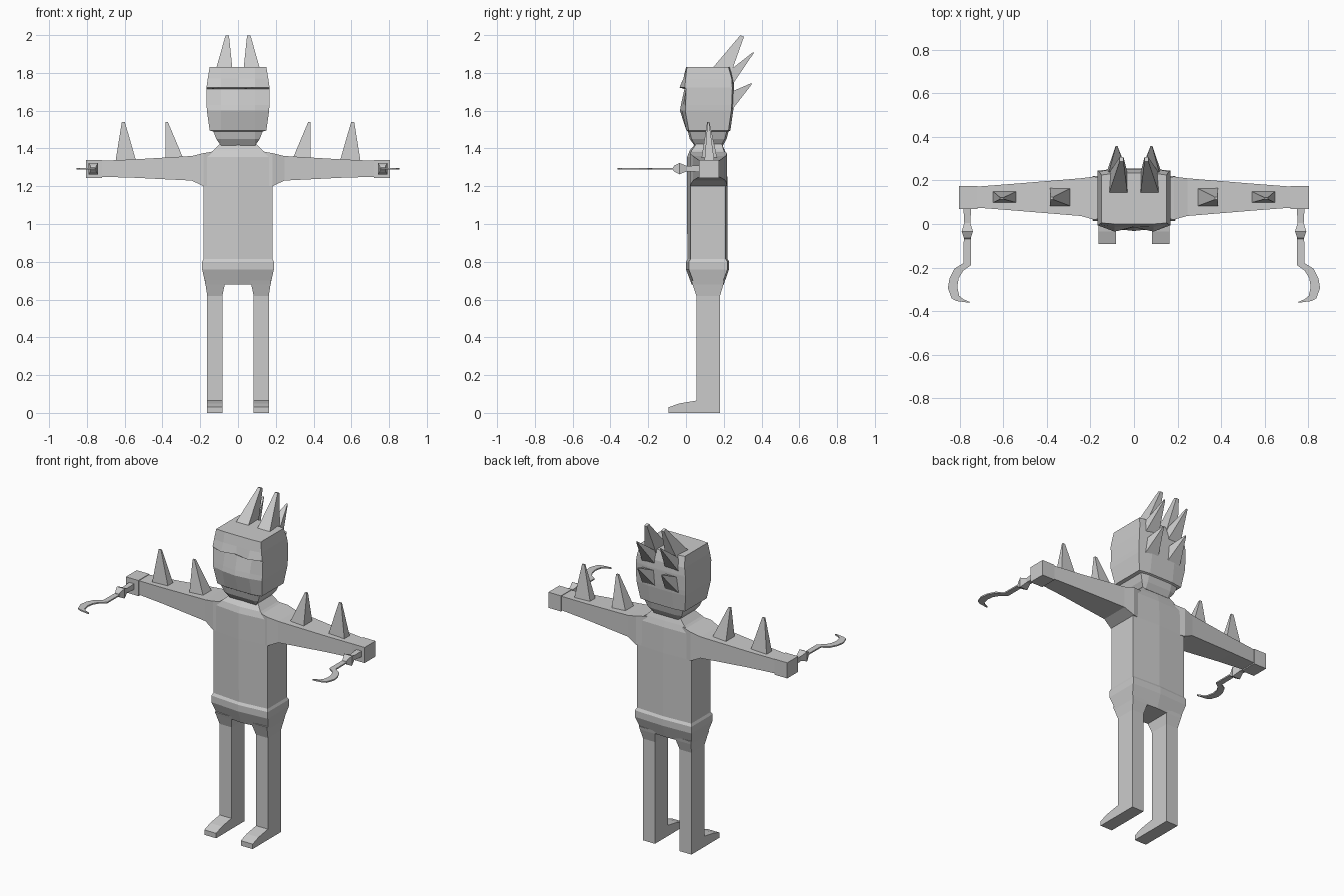
import bpy, bmesh
from mathutils import Vector

grey = bpy.data.materials.new("plain grey")
grey.diffuse_color = (0.6, 0.6, 0.6, 1)


def loft(name, rings):
    """Skin a list of equal-length point rings and cap both ends."""
    bm = bmesh.new()
    vs = [[bm.verts.new(p) for p in r] for r in rings]
    n = len(vs[0])
    for a, b in zip(vs, vs[1:]):
        for i in range(n):
            j = (i + 1) % n
            bm.faces.new((a[i], a[j], b[j], b[i]))
    bm.faces.new(vs[0][::-1])
    bm.faces.new(vs[-1])
    bmesh.ops.recalc_face_normals(bm, faces=bm.faces)
    me = bpy.data.meshes.new(name)
    bm.to_mesh(me)
    bm.free()
    me.materials.append(grey)
    ob = bpy.data.objects.new(name, me)
    bpy.context.collection.objects.link(ob)
    return ob


def pair(name, rings):
    """Make a part on the right and its mirror on the left."""
    loft(name + "_right", rings)
    loft(name + "_left", [[(-p[0], p[1], p[2]) for p in r] for r in rings])


def rect_x(x, z0, z1, y0, y1):
    return [(x, y0, z0), (x, y1, z0), (x, y1, z1), (x, y0, z1)]


def rect_y(y, cx, cz, hx, hz):
    return [(cx - hx, y, cz - hz), (cx + hx, y, cz - hz),
            (cx + hx, y, cz + hz), (cx - hx, y, cz + hz)]


def spike(name, base, tip, size=0.006):
    """Four-sided spike from a base quad to a tiny blunt tip."""
    c = sum((Vector(p) for p in base), Vector()) / 4
    r = max((Vector(p) - c).length for p in base)
    end = [Vector(tip) + (Vector(p) - c) * (size / r) for p in base]
    pair(name, [base, [tuple(p) for p in end]])


# Torso: (z, half width, front centre, front corner, back corner, back centre)
torso = [(0.68, 0.172, 0.030, 0.045, 0.19, 0.20),
         (0.76, 0.190, 0.000, 0.015, 0.22, 0.228),
         (0.80, 0.190, 0.000, 0.015, 0.22, 0.228),
         (0.815, 0.183, 0.008, 0.025, 0.21, 0.22),
         (1.20, 0.183, 0.004, 0.025, 0.21, 0.22),
         (1.355, 0.183, 0.006, 0.025, 0.21, 0.215),
         (1.39, 0.130, 0.020, 0.030, 0.20, 0.205),
         (1.425, 0.095, 0.050, 0.055, 0.19, 0.19)]
loft("torso", [[(0, fc, z), (w, fk, z), (w, bk, z), (0, bc, z), (-w, bk, z), (-w, fk, z)]
               for z, w, fc, fk, bk, bc in torso])

# Head: (z, half width, front centre, front mid, front corner, back)
head = [(1.415, 0.090, 0.045, 0.045, 0.050, 0.195),
        (1.45, 0.115, 0.020, 0.020, 0.030, 0.215),
        (1.49, 0.130, 0.010, 0.010, 0.020, 0.225),
        (1.495, 0.150, 0.002, 0.002, 0.015, 0.235),
        (1.60, 0.165, -0.032, -0.022, -0.004, 0.25),
        (1.63, 0.166, -0.027, -0.015, -0.002, 0.252),
        (1.715, 0.167, -0.008, 0.005, 0.000, 0.255),
        (1.722, 0.167, -0.015, -0.035, -0.006, 0.255),
        (1.77, 0.160, -0.012, -0.014, -0.002, 0.252),
        (1.83, 0.150, 0.000, 0.000, 0.005, 0.235)]
loft("head", [[(0, c, z), (0.09, m, z), (w, k, z), (w, b - 0.01, z), (0.08, b, z),
               (-0.08, b, z), (-w, b - 0.01, z), (-w, k, z), (-0.09, m, z)]
              for z, w, c, m, k, b in head])

# Crown spikes swept back, then two rows on the back of the head
spike("crown_spike", [(0.03, 0.14, 1.825), (0.115, 0.14, 1.825),
                      (0.115, 0.235, 1.79), (0.03, 0.235, 1.79)], (0.057, 0.297, 1.995), 0.014)
for name, z0, z1, tip in (("upper_back_spike", 1.73, 1.82, (0.08, 0.358, 1.908)),
                          ("lower_back_spike", 1.60, 1.70, (0.08, 0.347, 1.742))):
    spike(name, [(0.03, 0.24, z0), (0.125, 0.24, z0),
                 (0.115, 0.24, z1), (0.035, 0.24, z1)], tip)

# Arms and hands
pair("arm", [rect_x(0.12, 1.20, 1.385, 0.03, 0.205),
             rect_x(0.183, 1.20, 1.375, 0.02, 0.218),
             rect_x(0.245, 1.23, 1.36, 0.037, 0.21),
             rect_x(0.55, 1.245, 1.342, 0.062, 0.185),
             rect_x(0.72, 1.25, 1.335, 0.075, 0.172)])
pair("hand", [rect_x(0.72, 1.243, 1.338, 0.07, 0.175),
              rect_x(0.805, 1.243, 1.338, 0.07, 0.175)])

# Arm spikes: (name, inner x, outer x, tip x, near y, far y)
for name, x0, x1, tx, y0, y1 in (("inner_arm_spike", 0.285, 0.385, 0.378, 0.08, 0.168),
                                 ("outer_arm_spike", 0.54, 0.648, 0.607, 0.098, 0.15)):
    spike(name, [(x0, y0, 1.335), (x1, y0, 1.335), (x1, y1, 1.335), (x0, y1, 1.335)],
          (tx, 0.118, 1.54), 0.009)

# Hook handle with its flared collar
pair("hook_handle", [rect_y(y, 0.766, 1.293, hx, hz) for y, hx, hz in
                     ((0.08, 0.018, 0.018), (0.005, 0.014, 0.014), (-0.035, 0.026, 0.030),
                      (-0.062, 0.016, 0.016), (-0.07, 0.014, 0.006))])

# Curved hook blade: inner and outer edge points, flat in z
blade = [((0.750, -0.06), (0.782, -0.06)), ((0.750, -0.19), (0.784, -0.18)),
         ((0.785, -0.215), (0.825, -0.205)), ((0.806, -0.25), (0.848, -0.25)),
         ((0.812, -0.29), (0.855, -0.295)), ((0.803, -0.33), (0.838, -0.342)),
         ((0.785, -0.345), (0.815, -0.354)), ((0.755, -0.358), (0.757, -0.362))]
pair("hook_blade", [[(*a, 1.289), (*b, 1.289), (*b, 1.297), (*a, 1.297)] for a, b in blade])

# Thighs taper from the hips into the legs
pair("thigh", [[(a, f, z), (b, f, z), (b, k, z), (a, k, z)] for z, a, b, f, k in
               ((0.70, 0.06, 0.176, 0.028, 0.202), (0.68, 0.07, 0.172, 0.035, 0.198),
                (0.62, 0.083, 0.163, 0.055, 0.18))])

# Leg and foot as one side profile
side = [(0.055, 0.625), (0.055, 0.065), (-0.035, 0.05), (-0.092, 0.03),
        (-0.092, 0), (0.18, 0), (0.18, 0.625)]
pair("leg", [[(x, y, z) for y, z in side] for x in (0.083, 0.163)])
